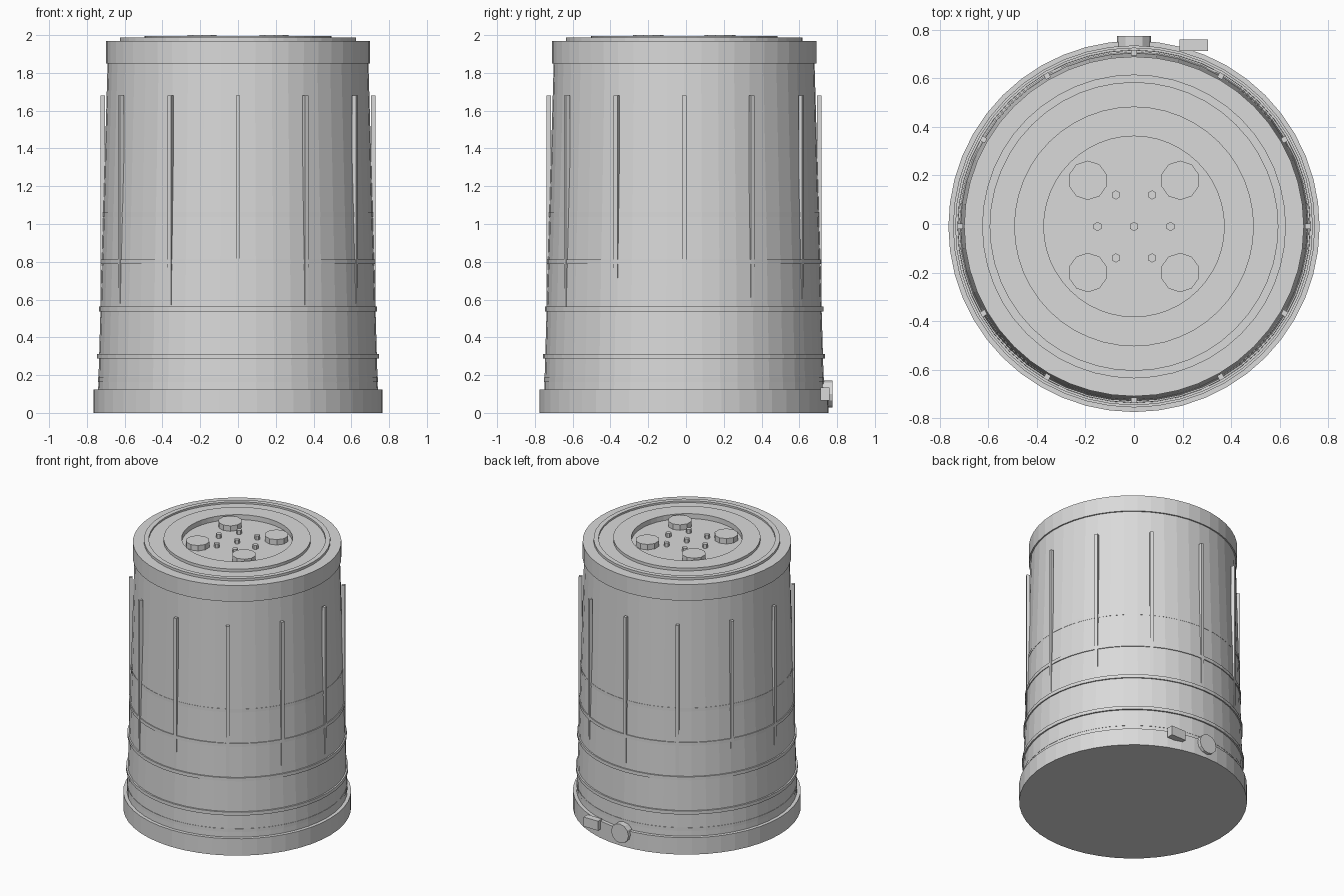
import bpy, bmesh, math
from mathutils import Matrix

cube = bpy.data.objects.get("Cube")
if cube:
    bpy.data.objects.remove(cube, do_unlink=True)

SIDES = 48
CY = -0.01  # drum axis sits slightly forward of the origin

grey = bpy.data.materials.new("plain grey")
grey.use_nodes = True
grey.diffuse_color = (0.7, 0.7, 0.7, 1)
grey.node_tree.nodes["Principled BSDF"].inputs["Base Color"].default_value = (0.7, 0.7, 0.7, 1)


def finish(bm, name):
    bmesh.ops.recalc_face_normals(bm, faces=bm.faces)
    mesh = bpy.data.meshes.new(name)
    bm.to_mesh(mesh)
    bm.free()
    mesh.materials.append(grey)
    obj = bpy.data.objects.new(name, mesh)
    bpy.context.collection.objects.link(obj)
    return obj


def lathe(name, profile, sides=SIDES):
    """Revolve (radius, z) points about the drum axis and close both ends."""
    bm = bmesh.new()
    rings = []
    for r, z in profile:
        rings.append([bm.verts.new((r * math.cos(a), CY + r * math.sin(a), z))
                      for a in (2 * math.pi * i / sides for i in range(sides))])
    for low, high in zip(rings, rings[1:]):
        for i in range(sides):
            j = (i + 1) % sides
            bm.faces.new((low[i], low[j], high[j], high[i]))
    bm.faces.new(rings[0])
    bm.faces.new(rings[-1])
    return finish(bm, name)


def cylinder(name, radius, depth, centre, sides, tilt=0.0):
    bm = bmesh.new()
    matrix = Matrix.Translation(centre) @ Matrix.Rotation(tilt, 4, 'X')
    bmesh.ops.create_cone(bm, cap_ends=True, segments=sides, radius1=radius,
                          radius2=radius, depth=depth, matrix=matrix)
    return finish(bm, name)


def box(name, size, centre, turn=0.0):
    bm = bmesh.new()
    matrix = (Matrix.Translation(centre) @ Matrix.Rotation(turn, 4, 'Z')
              @ Matrix.Diagonal((*size, 1)))
    bmesh.ops.create_cube(bm, size=1, matrix=matrix)
    return finish(bm, name)


# Base plinth and tapered drum
lathe("base", [(0.765, 0), (0.765, 0.125)])
lathe("drum_body", [(0.741, 0.1), (0.69, 1.87)])

# Thin hoops around the drum
for z, r in [(0.175, 0.741), (0.3, 0.746), (0.55, 0.737), (0.8, 0.727), (1.05, 0.7155)]:
    lathe("hoop", [(r, z - 0.0125), (r, z + 0.0125)])

# Lid with a raised lip, a trough, a raised ring and a sunken centre
lathe("lid", [(0.70, 1.85), (0.70, 1.97), (0.626, 1.97), (0.626, 1.988),
              (0.593, 1.988), (0.593, 1.975), (0.494, 1.975), (0.494, 1.996),
              (0.372, 1.996), (0.372, 1.96)])

# Upright ribs
for i in range(12):
    a = i * math.pi / 6
    box("rib", (0.023, 0.023, 1.13),
        (0.716 * math.cos(a), CY + 0.716 * math.sin(a), 1.115), a)

# Large knobs and small pins on the lid
for sx in (-1, 1):
    for sy in (-1, 1):
        cylinder("lid_knob", 0.081, 0.045, (sx * 0.19, CY + sy * 0.19, 1.9775), 10)
cylinder("lid_pin", 0.019, 0.035, (0, CY, 1.9725), 6)
for i in range(6):
    a = i * math.pi / 3
    cylinder("lid_pin", 0.019, 0.035,
             (0.15 * math.cos(a), CY + 0.15 * math.sin(a), 1.9725), 6)

# Round drain plug and small block at the back of the base
cylinder("drain_plug", 0.071, 0.055, (0, 0.7475, 0.1), 12, math.pi / 2)
box("back_block", (0.118, 0.048, 0.07), (0.247, 0.737, 0.1))
